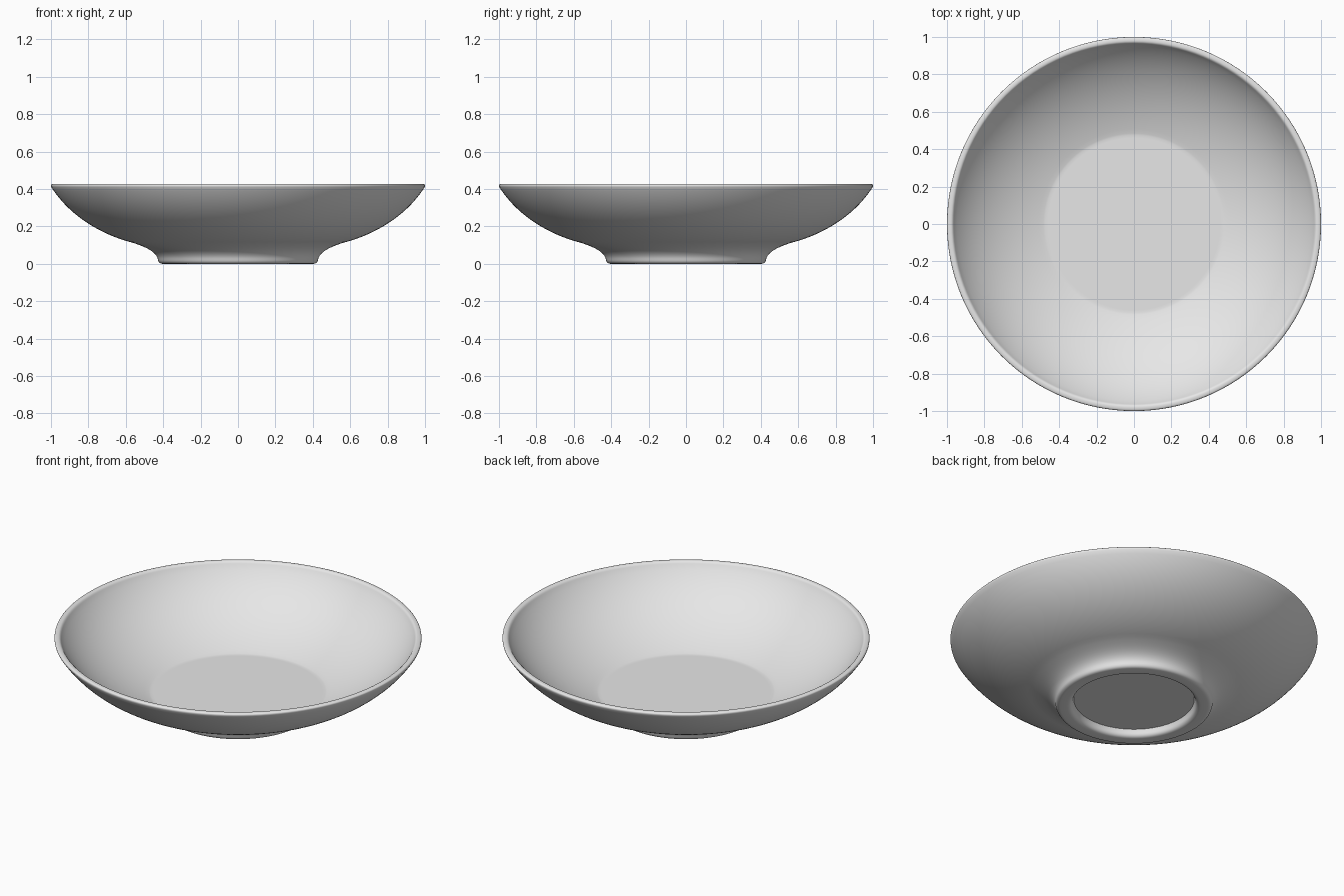
import bpy, bmesh, math
from mathutils import Vector
from mathutils.geometry import interpolate_bezier

if "Cube" in bpy.data.objects:
    bpy.data.objects.remove(bpy.data.objects["Cube"])

SEGMENTS = 128


def curve(a, ha, hb, b, n):
    """Sample a cubic Bezier in the (radius, height) plane."""
    pts = interpolate_bezier(*[Vector((p[0], p[1], 0)) for p in (a, ha, hb, b)], n)
    return [(p.x, p.y) for p in pts]


# Profile from the recess under the foot, round the rim, to the inner floor
profile = [(0, 0.042), (0.328, 0.042)]
profile += curve((0.333, 0.03), (0.336, 0.01), (0.345, 0), (0.365, 0), 7)
profile += curve((0.40, 0), (0.418, 0), (0.427, 0.008), (0.43, 0.03), 7)
profile += curve((0.43, 0.03), (0.445, 0.07), (0.50, 0.092), (0.56, 0.112), 10)[1:]
profile += curve((0.56, 0.112), (0.73, 0.155), (0.90, 0.255), (0.998, 0.41), 24)[1:]
profile += curve((0.998, 0.41), (1.006, 0.427), (0.99, 0.428), (0.982, 0.428), 7)[1:]
profile += curve((0.982, 0.428), (0.972, 0.428), (0.967, 0.424), (0.96, 0.41), 7)[1:]
profile += curve((0.96, 0.41), (0.85, 0.25), (0.66, 0.15), (0.485, 0.097), 24)[1:]
profile += [(0.475, 0.095), (0.46, 0.095), (0, 0.095)]

# Lathe the profile
bm = bmesh.new()
verts = [bm.verts.new((r, 0, z)) for r, z in profile]
edges = [bm.edges.new(pair) for pair in zip(verts, verts[1:])]
bmesh.ops.spin(bm, geom=verts + edges, cent=(0, 0, 0), axis=(0, 0, 1),
               angle=math.tau, steps=SEGMENTS, use_duplicate=False)
bmesh.ops.remove_doubles(bm, verts=bm.verts, dist=1e-5)
bmesh.ops.recalc_face_normals(bm, faces=bm.faces)
mesh = bpy.data.meshes.new("bowl")
bm.to_mesh(mesh)
bm.free()

# One plain glaze colour
glaze = bpy.data.materials.new("light_grey")
glaze.diffuse_color = (0.8, 0.8, 0.8, 1)
glaze.use_nodes = True
glaze.node_tree.nodes["Principled BSDF"].inputs["Base Color"].default_value = glaze.diffuse_color
mesh.materials.append(glaze)

bowl = bpy.data.objects.new("bowl", mesh)
bpy.context.collection.objects.link(bowl)
bpy.context.view_layer.objects.active = bowl
bowl.select_set(True)
bpy.ops.object.shade_smooth_by_angle(angle=math.radians(40))
